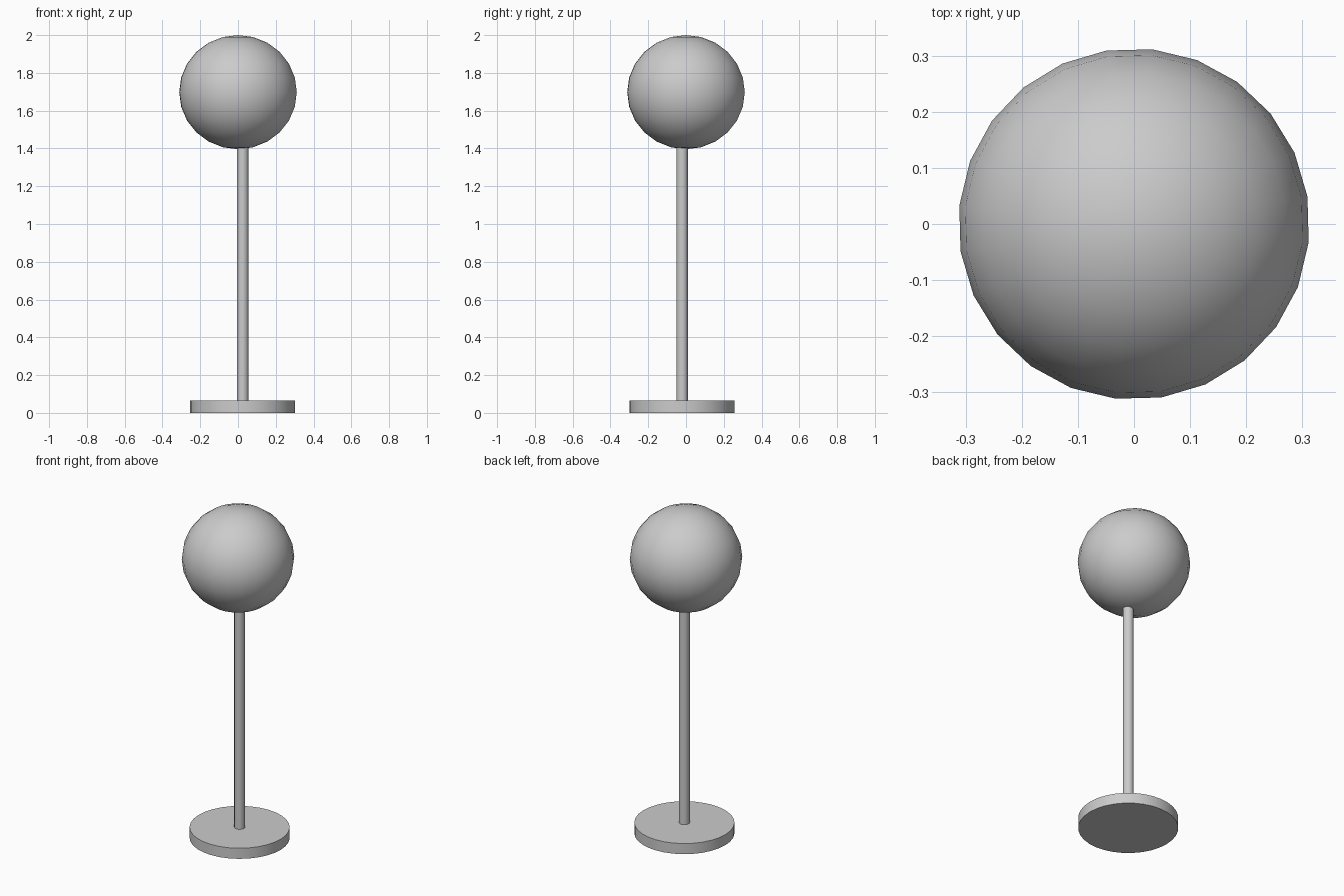
import bpy
import math

cube = bpy.data.objects.get("Cube")
if cube:
    bpy.data.objects.remove(cube, do_unlink=True)

grey = bpy.data.materials.new("light_grey")
grey.use_nodes = True
colour = (0.6, 0.6, 0.6, 1)
grey.diffuse_color = colour
grey.node_tree.nodes["Principled BSDF"].inputs["Base Color"].default_value = colour

# Stand sits slightly off the globe's axis
STAND_X, STAND_Y = 0.025, -0.02


def finish(name):
    obj = bpy.context.object
    obj.name = name
    obj.data.materials.append(grey)
    bpy.ops.object.shade_smooth_by_angle(angle=math.radians(40))
    return obj


def upright_cylinder(name, radius, bottom, top, sides):
    bpy.ops.mesh.primitive_cylinder_add(
        vertices=sides, radius=radius, depth=top - bottom,
        location=(STAND_X, STAND_Y, (bottom + top) / 2))
    return finish(name)


# Round foot and slim pole reaching into the globe
upright_cylinder("base_disc", 0.278, 0, 0.065, 32)
upright_cylinder("pole", 0.03, 0.06, 1.45, 24)

# Slightly flattened globe
bpy.ops.mesh.primitive_uv_sphere_add(
    segments=24, ring_count=12, radius=0.313,
    location=(0, 0, 1.698), rotation=(0, 0, math.radians(9)))
globe = finish("globe")
globe.scale.z = 0.302 / 0.313
